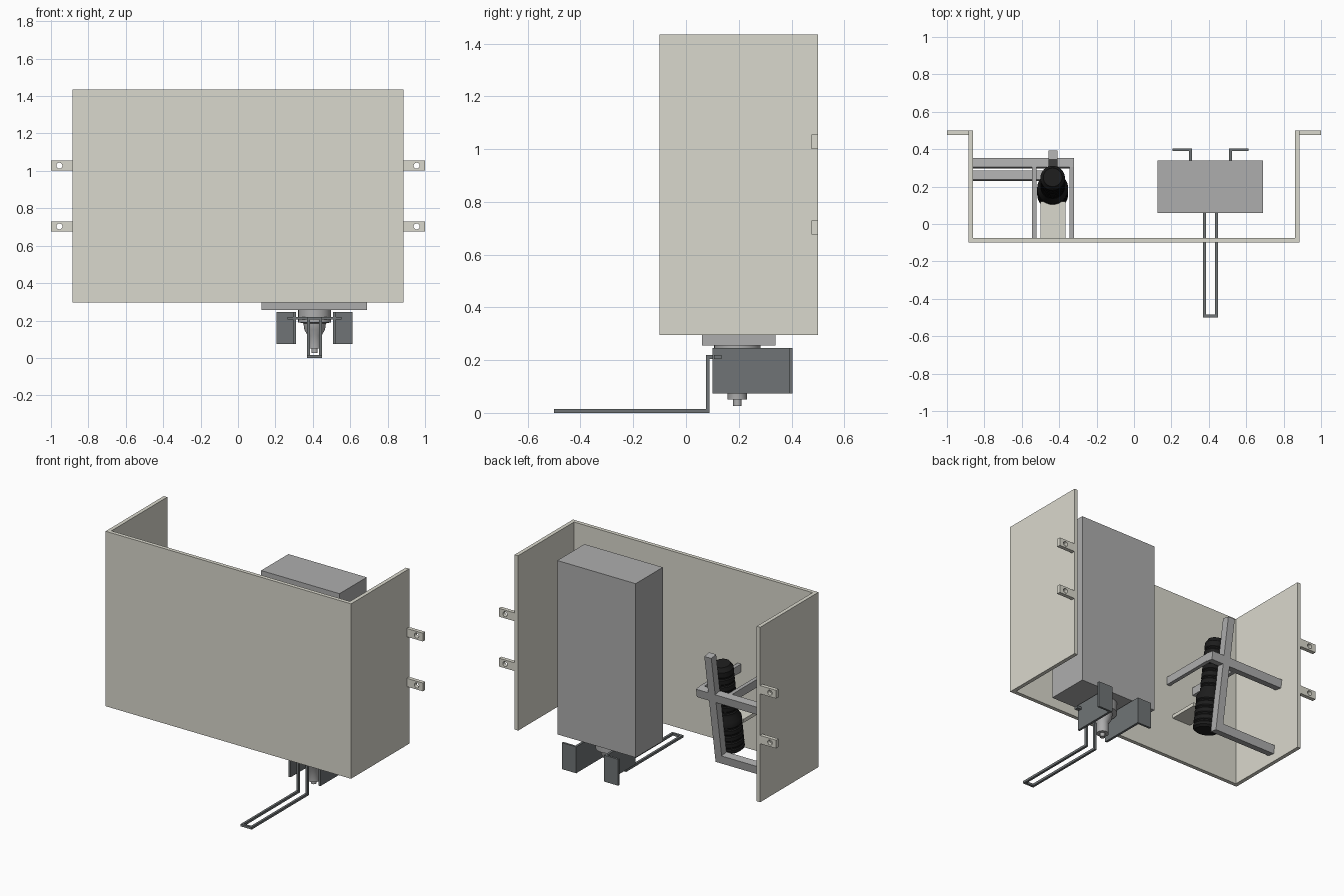
import bpy, bmesh, math
from mathutils import Matrix, Vector

if "Cube" in bpy.data.objects:
    bpy.data.objects.remove(bpy.data.objects["Cube"])


def material(name, rgb):
    m = bpy.data.materials.new(name)
    m.diffuse_color = (*rgb, 1)
    m.use_nodes = True
    m.node_tree.nodes["Principled BSDF"].inputs["Base Color"].default_value = m.diffuse_color
    return m


BEIGE = material("beige_panel", (0.70, 0.69, 0.61))
STEEL = material("dark_steel", (0.16, 0.175, 0.18))
BLACK = material("black_plastic", (0.012, 0.012, 0.012))
GREY = material("grey_paint", (0.42, 0.42, 0.42))


def finish(name, bm, mat):
    bmesh.ops.recalc_face_normals(bm, faces=bm.faces)
    me = bpy.data.meshes.new(name)
    bm.to_mesh(me)
    bm.free()
    ob = bpy.data.objects.new(name, me)
    bpy.context.collection.objects.link(ob)
    me.materials.append(mat)
    return ob


def boxes(name, spans, mat):
    """One object from (x0, x1, y0, y1, z0, z1) blocks."""
    bm = bmesh.new()
    for x0, x1, y0, y1, z0, z1 in spans:
        m = Matrix.Translation(((x0 + x1) / 2, (y0 + y1) / 2, (z0 + z1) / 2)) @ \
            Matrix.Diagonal((x1 - x0, y1 - y0, z1 - z0, 1))
        bmesh.ops.create_cube(bm, size=1, matrix=m)
    return finish(name, bm, mat)


def extrude(name, pts, vec, mat):
    """Solid from a flat outline pushed along vec."""
    bm = bmesh.new()
    face = bm.faces.new([bm.verts.new(p) for p in pts])
    top = bmesh.ops.extrude_face_region(bm, geom=[face], use_keep_orig=True)["geom"]
    bmesh.ops.translate(bm, vec=vec, verts=[v for v in top if isinstance(v, bmesh.types.BMVert)])
    return finish(name, bm, mat)


def lathe(name, profile, mat, steps=32):
    """Revolve (radius, z) points about z; the ends lie on the axis."""
    bm = bmesh.new()
    vs = [bm.verts.new((r, 0, z)) for r, z in profile]
    es = [bm.edges.new(p) for p in zip(vs, vs[1:])]
    bmesh.ops.spin(bm, geom=vs + es, axis=(0, 0, 1), cent=(0, 0, 0),
                   angle=math.tau, steps=steps)
    bmesh.ops.remove_doubles(bm, verts=bm.verts, dist=1e-5)
    ob = finish(name, bm, mat)
    bpy.ops.object.select_all(action='DESELECT')
    ob.select_set(True)
    bpy.context.view_layer.objects.active = ob
    bpy.ops.object.shade_smooth_by_angle(angle=math.radians(35))
    return ob


# Cover: U-shaped sheet
W, T = 0.885, 0.025
outline = [(-W, -0.1), (W, -0.1), (W, 0.5), (W - T, 0.5), (W - T, -0.1 + T),
           (-W + T, -0.1 + T), (-W + T, 0.5), (-W, 0.5)]
extrude("cover", [(x, y, 0.295) for x, y in outline], (0, 0, 1.14), BEIGE)

# Mounting tabs with screw holes
for side, s in (("left", -1), ("right", 1)):
    for level, z in (("lower", 0.703), ("upper", 1.028)):
        a, b = sorted((s * W, s * 1.0))
        tab = boxes(f"{level}_{side}_tab", [(a, b, 0.475, 0.5, z - 0.027, z + 0.027)], BEIGE)
        bm = bmesh.new()
        bmesh.ops.create_cone(bm, cap_ends=True, segments=24, radius1=0.016, radius2=0.016, depth=0.1,
                              matrix=Matrix.Translation((s * 0.955, 0.49, z)) @ Matrix.Rotation(math.pi / 2, 4, 'X'))
        cutter = finish("hole_cutter", bm, BEIGE)
        mod = tab.modifiers.new("hole", 'BOOLEAN')
        mod.operation, mod.object, mod.solver = 'DIFFERENCE', cutter, 'EXACT'
        bpy.context.view_layer.objects.active = tab
        bpy.ops.object.modifier_apply(modifier=mod.name)
        bpy.data.objects.remove(cutter)

# Tank
boxes("tank", [(0.125, 0.69, 0.06, 0.34, 0.255, 1.388)], GREY)

# Pump: cap, tapered collar, body and nozzle
pump = lathe("pump", [(0, 0.256), (0.088, 0.256), (0.088, 0.19), (0.06, 0.185), (0.055, 0.15), (0.037, 0.12),
                      (0.037, 0.05), (0.016, 0.05), (0.016, 0.027), (0, 0.027)], GREY)
pump.location = (0.41, 0.195, 0)

# Angle brackets each side of the pump
CX = 0.409
for side, s in (("left", -1), ("right", 1)):
    pts = [(0.1, 0.1), (0.115, 0.1), (0.115, 0.39), (0.203, 0.39), (0.203, 0.404), (0.1, 0.404)]
    extrude(f"{side}_angle_bracket", [(CX + s * x, y, 0.074) for x, y in pts], (0, 0, 0.172), STEEL)

# Slotted push lever with hinge bar
path = [(-0.5, 0), (0.09, 0), (0.09, 0.205), (0.13, 0.205), (0.13, 0.22),
        (0.075, 0.22), (0.075, 0.015), (-0.5, 0.015)]
for side, x in (("left", CX - 0.04), ("right", CX + 0.025)):
    extrude(f"{side}_lever_rail", [(x, y, z) for y, z in path], (0.015, 0, 0), STEEL)
boxes("lever_crossbars", [(CX - 0.025, CX + 0.025, -0.5, -0.485, 0, 0.015),
                          (CX - 0.025, CX + 0.025, 0.075, 0.106, 0.205, 0.22),
                          (CX - 0.144, CX + 0.144, 0.106, 0.134, 0.205, 0.22)], STEEL)

# Tilted holder frame: stick and two crossbars, built upright then leaned back
TILT = Matrix.Rotation(math.radians(-9), 4, 'X')
FX, H = -0.433, 0.025
frame = boxes("holder_frame", [(-H, H, -H, H, -0.01, 0.73),
                               (-0.43, 0.113, -H, H, 0.42, 0.475),
                               (-0.43, -H, -H, H, -0.01, 0.045)], GREY)
frame.matrix_world = Matrix.Translation((FX, 0.255, 0.36)) @ TILT

# Arms joining the frame to the cover
for side, x in (("left", -0.545), ("right", -0.345)):
    boxes(f"{side}_holder_arm", [(x, x + 0.025, -0.076, 0.31, 0.78, 0.832)], GREY)

# Shelf behind the torch
boxes("torch_shelf", [(-0.5, -0.365, -0.076, 0.12, 0.565, 0.588)], BEIGE)

# Torch: flared ribbed head at the bottom, slim ribbed handle
prof = [(0, 0), (0.07, 0), (0.083, 0.012)]
for i in range(4):
    z = 0.03 + i * 0.045
    prof += [(0.083, z), (0.078, z + 0.006), (0.078, z + 0.014), (0.083, z + 0.02)]
prof += [(0.083, 0.22), (0.066, 0.25)]
for i in range(6):
    z = 0.27 + i * 0.048
    prof += [(0.066, z), (0.061, z + 0.006), (0.061, z + 0.014), (0.066, z + 0.02)]
prof += [(0.066, 0.565), (0.055, 0.58), (0.05, 0.592), (0, 0.592)]
torch = lathe("torch", prof, BLACK)
torch.matrix_world = Matrix.Translation((-0.435, 0.157, 0.4)) @ TILT
